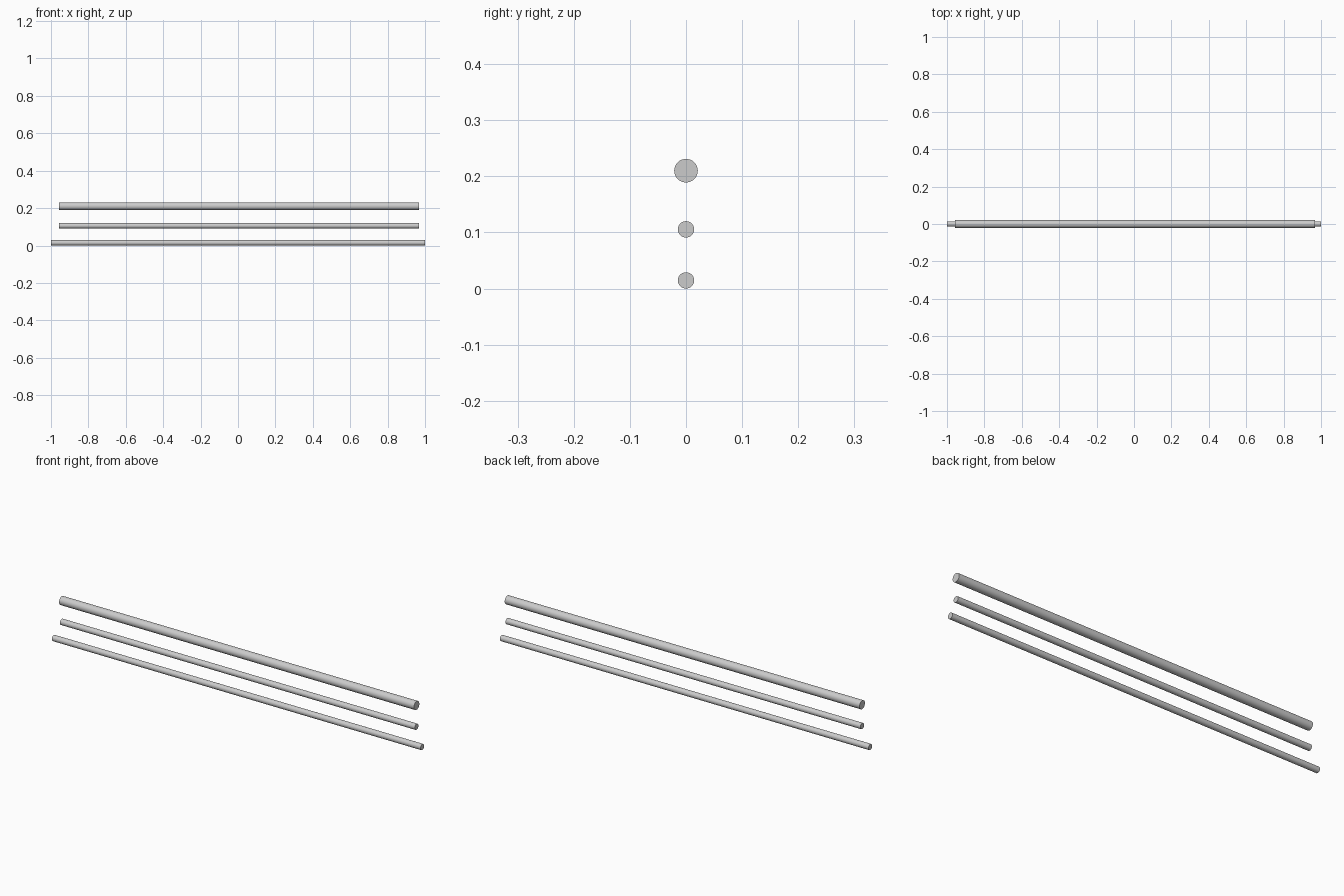
import bpy, math

if "Cube" in bpy.data.objects:
    bpy.data.objects.remove(bpy.data.objects["Cube"])


def rod(name, x0, x1, z, radius):
    """Solid round bar lying along x."""
    bpy.ops.mesh.primitive_cylinder_add(
        vertices=48, radius=radius, depth=x1 - x0,
        location=((x0 + x1) / 2, 0, z), rotation=(0, math.pi / 2, 0))
    bar = bpy.context.object
    bar.name = name
    bpy.ops.object.shade_smooth_by_angle(angle=math.radians(30))


# Three parallel bars, stacked one above the other
rod("lower_rod", -1.0, 1.0, 0.0145, 0.0145)
rod("middle_rod", -0.956, 0.969, 0.1055, 0.0145)
rod("upper_rod", -0.956, 0.969, 0.21, 0.021)
